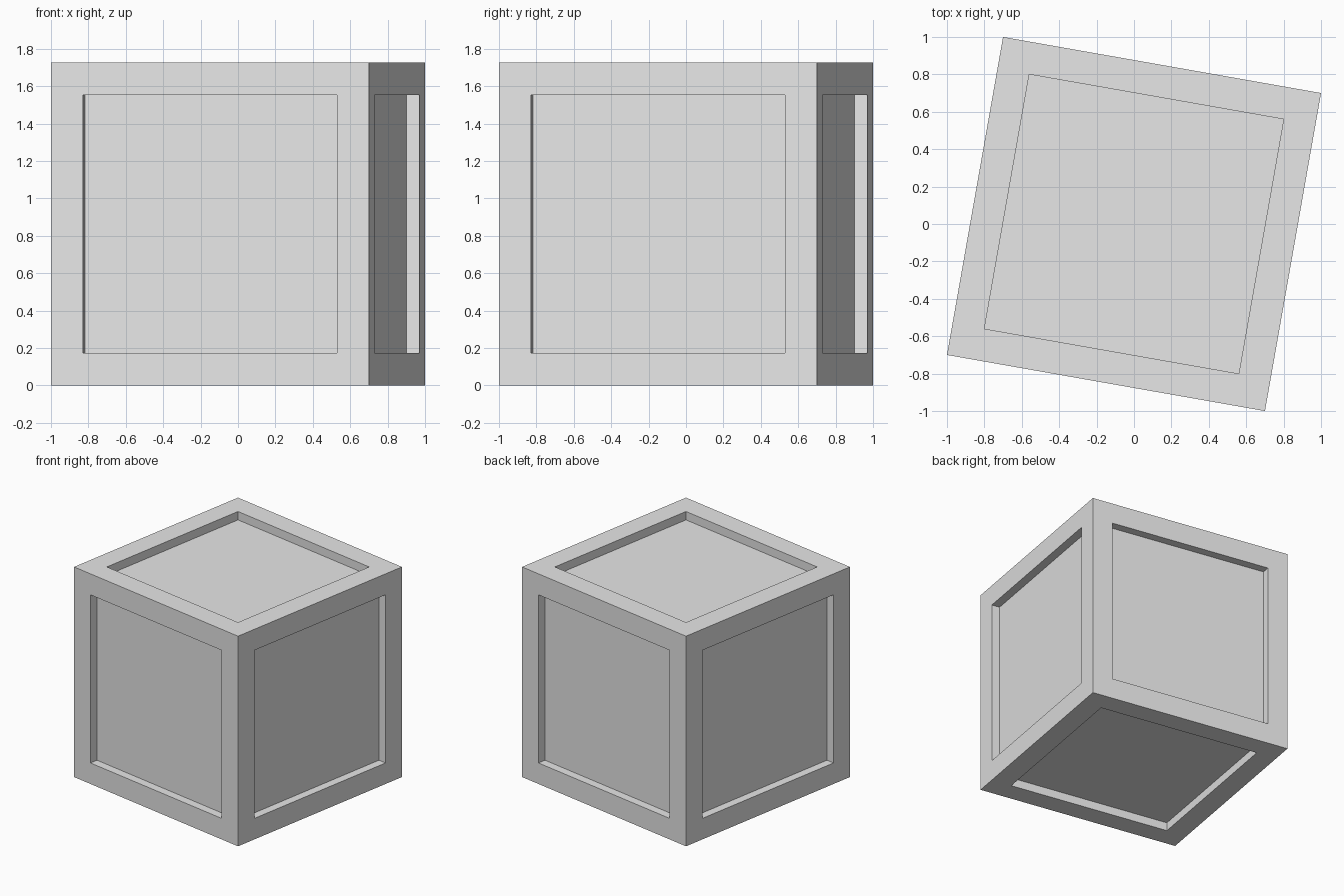
import bpy
import bmesh
from math import radians, sin, cos
from mathutils import Matrix

default = bpy.data.objects.get("Cube")
if default:
    bpy.data.objects.remove(default, do_unlink=True)

TURN = radians(10)
SIDE = 2 / (cos(TURN) + sin(TURN))   # turned cube spans 2 units
BORDER = 0.1 * SIDE
DEPTH = 0.04 * SIDE

# Plain grey material
grey = bpy.data.materials.new("light_grey")
grey.use_nodes = True
colour = (0.8, 0.8, 0.8, 1)
grey.diffuse_color = colour
grey.node_tree.nodes["Principled BSDF"].inputs["Base Color"].default_value = colour

# Crate body: cube with a recessed panel on each of its six sides
bm = bmesh.new()
bmesh.ops.create_cube(bm, size=SIDE)
panels = list(bm.faces)
bmesh.ops.inset_individual(bm, faces=panels, thickness=BORDER, use_even_offset=True)

# Sink each panel with straight walls
for panel in panels:
    inward = -panel.normal.copy()
    result = bmesh.ops.extrude_discrete_faces(bm, faces=[panel])
    bmesh.ops.translate(bm, verts=result["faces"][0].verts, vec=inward * DEPTH)

# Turn the crate and stand it on the ground
place = Matrix.Translation((0, 0, SIDE / 2)) @ Matrix.Rotation(-TURN, 4, "Z")
bmesh.ops.transform(bm, matrix=place, verts=bm.verts)
bmesh.ops.recalc_face_normals(bm, faces=bm.faces)

mesh = bpy.data.meshes.new("panelled_crate")
bm.to_mesh(mesh)
bm.free()
mesh.materials.append(grey)
crate = bpy.data.objects.new("panelled_crate", mesh)
bpy.context.collection.objects.link(crate)
